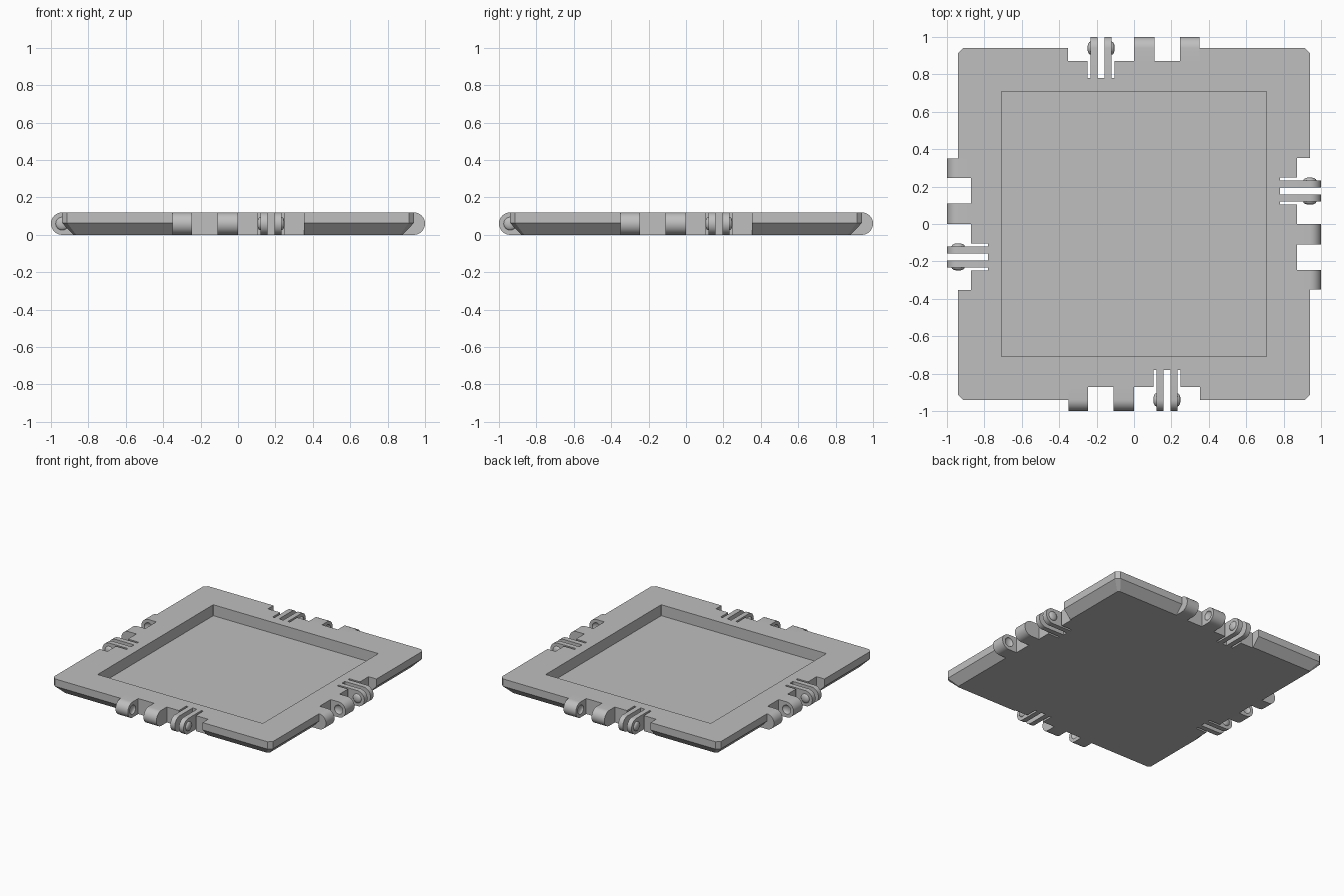
import bpy, bmesh
from math import pi, sin, cos
from mathutils import Matrix

if "Cube" in bpy.data.objects:
    bpy.data.objects.remove(bpy.data.objects["Cube"], do_unlink=True)

H = 0.12            # plate thickness
R = H / 2           # knuckle end radius
PIVOT = -0.94       # hinge axis distance from the centre
CLIP_X = 0.176      # centre of the snap prongs
SIDES = ["front", "right", "back", "left"]

grey = bpy.data.materials.new("plain grey")
grey.use_nodes = True
colour = (0.52, 0.52, 0.52, 1)
grey.diffuse_color = colour
grey.node_tree.nodes["Principled BSDF"].inputs["Base Color"].default_value = colour


def make(name, bm):
    bmesh.ops.recalc_face_normals(bm, faces=bm.faces)
    mesh = bpy.data.meshes.new(name)
    bm.to_mesh(mesh)
    bm.free()
    mesh.materials.append(grey)
    ob = bpy.data.objects.new(name, mesh)
    bpy.context.collection.objects.link(ob)
    return ob


def loft(name, rings):
    """Closed solid through matching rings of points."""
    bm = bmesh.new()
    loops = [[bm.verts.new(p) for p in ring] for ring in rings]
    n = len(loops[0])
    for a, b in zip(loops, loops[1:]):
        for i in range(n):
            j = (i + 1) % n
            bm.faces.new((a[i], a[j], b[j], b[i]))
    bm.faces.new(loops[0])
    bm.faces.new(loops[-1])
    return make(name, bm)


def activate(ob):
    bpy.ops.object.select_all(action='DESELECT')
    ob.select_set(True)
    bpy.context.view_layer.objects.active = ob


def cut(ob, cutter):
    cutter.hide_render = True
    mod = ob.modifiers.new("cut", 'BOOLEAN')
    mod.operation = 'DIFFERENCE'
    mod.solver = 'EXACT'
    mod.object = cutter
    activate(ob)
    bpy.ops.object.modifier_apply(modifier=mod.name)
    bpy.data.objects.remove(cutter, do_unlink=True)


def smooth(ob):
    activate(ob)
    bpy.ops.object.shade_smooth_by_angle(angle=pi / 6)


def square(half, corner, z):
    """Square ring with clipped corners."""
    c = half - corner
    quarter = [(half, -c), (half, c)]
    ring = []
    for _ in SIDES:
        ring += [(x, y, z) for x, y in quarter]
        quarter = [(-y, x) for x, y in quarter]
    return ring


def knuckle(name, x0, x1, root):
    """Bar along y with a half-round end on the hinge axis."""
    steps = 16
    arc = [(PIVOT - R * sin(pi * i / steps), R - R * cos(pi * i / steps))
           for i in range(steps + 1)]
    outline = [(root, 0)] + arc + [(root, H)]
    return loft(name, [[(x, y, z) for y, z in outline] for x in (x0, x1)])


def button(name, x):
    """Shallow dome on the hinge axis, used for bumps and sockets."""
    bm = bmesh.new()
    bmesh.ops.create_uvsphere(
        bm, u_segments=24, v_segments=12, radius=1,
        matrix=Matrix.Translation((x, PIVOT, R)) @ Matrix.Rotation(pi / 2, 4, 'Y')
        @ Matrix.Diagonal((0.035, 0.035, 0.016, 1)))
    return make(name, bm)


# Plate with a bevelled underside
plate = loft("plate", [square(0.88, 0.015, 0), square(0.94, 0.027, 0.063),
                       square(0.94, 0.027, H)])

# Square tray recess
cut(plate, loft("recess_cutter", [square(0.708, 0.0005, 0.035), square(0.708, 0.0005, 0.3)]))

# Hinge notch on each edge, with a deeper slot behind the prongs
slot = 0.073
notch = [(-0.35, -1.1), (0.354, -1.1), (0.354, -0.872), (CLIP_X + slot, -0.872),
         (CLIP_X + slot, -0.78), (CLIP_X - slot, -0.78), (CLIP_X - slot, -0.872),
         (-0.35, -0.872)]
for i, side in enumerate(SIDES):
    cutter = loft("notch_cutter_" + side,
                  [[(x, y, z) for x, y in notch] for z in (-0.1, 0.3)])
    cutter.rotation_euler.z = i * pi / 2
    cut(plate, cutter)

# Socket knuckles, dished where they face each other
outer = knuckle("outer_knuckle", -0.35, -0.245, -0.865)
cut(outer, button("socket_cutter", -0.245))
inner = knuckle("inner_knuckle", -0.11, 0.0, -0.865)
cut(inner, button("socket_cutter", -0.11))
parts = [outer, inner]

# Flexible prongs with snap bumps on their outer faces
for word, s in (("left", 1), ("right", -1)):
    near, far = CLIP_X + s * 0.018, CLIP_X + s * 0.057
    parts.append(knuckle(word + "_prong", near, far, -0.775))
    parts.append(button(word + "_snap_bump", far))

# Repeat the hinge set around the plate
for part in parts:
    smooth(part)
    base = part.name
    for i, side in enumerate(SIDES):
        ob = part if i == 0 else part.copy()
        ob.name = base + "_" + side
        ob.rotation_euler.z = i * pi / 2
        if i:
            bpy.context.collection.objects.link(ob)
